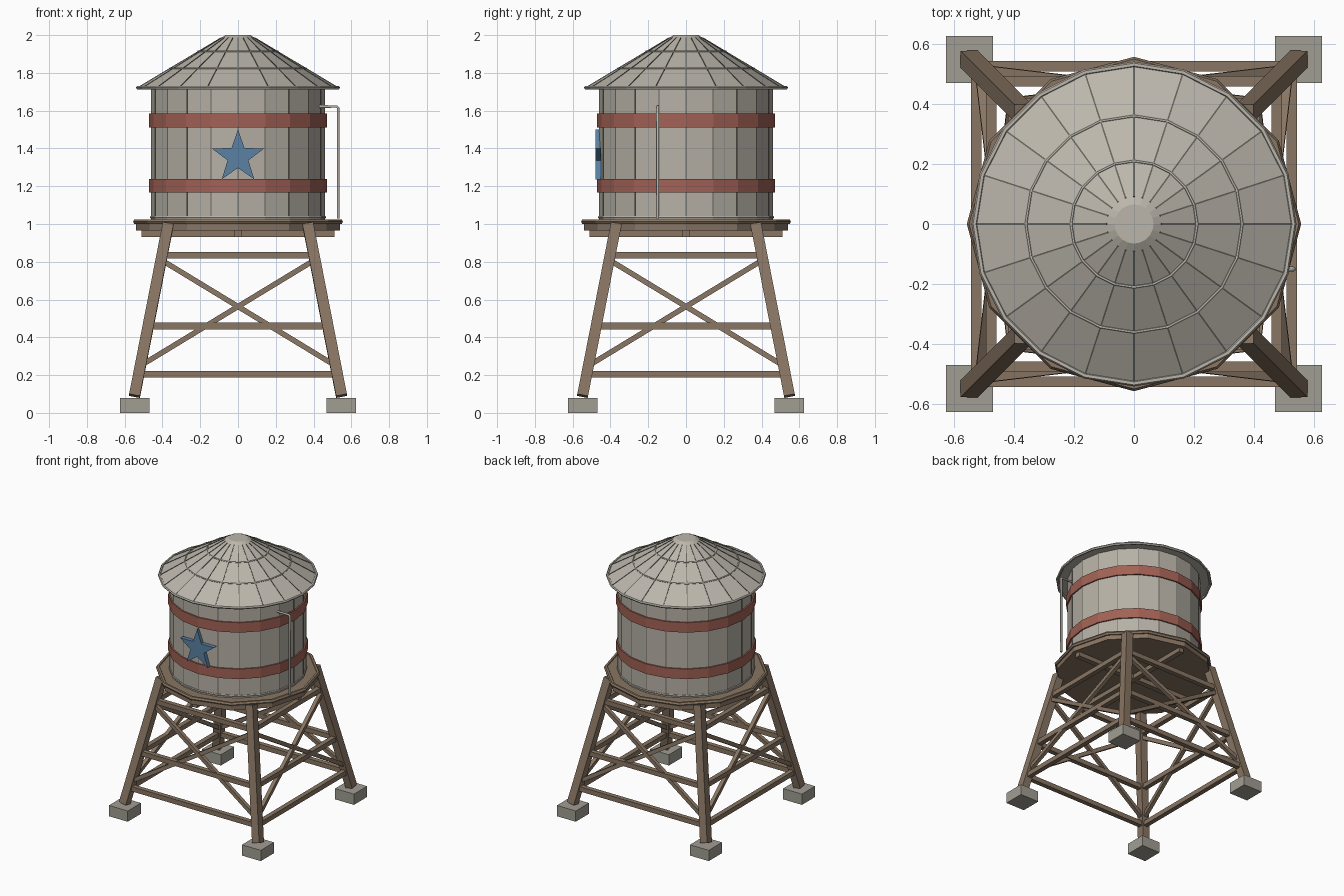
import bpy, bmesh, math
from mathutils import Vector

if "Cube" in bpy.data.objects:
    bpy.data.objects.remove(bpy.data.objects["Cube"])

def mat(name, rgb):
    m = bpy.data.materials.new(name)
    m.diffuse_color = (*rgb, 1)
    m.use_nodes = True
    m.node_tree.nodes["Principled BSDF"].inputs["Base Color"].default_value = m.diffuse_color
    return m

WOOD = mat("wood", (0.25, 0.18, 0.125))
CONCRETE = mat("concrete", (0.35, 0.34, 0.29))
STAVE = mat("weathered_stave", (0.47, 0.44, 0.38))
ROOF = mat("roof_metal", (0.50, 0.47, 0.41))
SEAM = mat("dark_seam", (0.14, 0.13, 0.11))
RED = mat("red_band", (0.36, 0.12, 0.09))
BLUE = mat("blue_paint", (0.10, 0.22, 0.36))

def finish(ob, name, m):
    ob.name = name
    ob.data.materials.append(m)
    return ob

def box(name, loc, size, m):
    bpy.ops.mesh.primitive_cube_add(size=1, location=loc)
    ob = bpy.context.object
    ob.scale = size
    return finish(ob, name, m)

def beam(name, a, b, w, h, m, side=(1, 0, 0)):
    """Rectangular bar from a to b; the width w runs as near as possible to side."""
    a, b = Vector(a), Vector(b)
    d = (b - a).normalized()
    u = Vector(side)
    u = (u - d * u.dot(d)).normalized()
    v = d.cross(u)
    bm = bmesh.new()
    ends = [[bm.verts.new(p + u * (i * w / 2) + v * (j * h / 2))
             for i, j in ((-1, -1), (1, -1), (1, 1), (-1, 1))] for p in (a, b)]
    bm.faces.new(ends[0][::-1])
    bm.faces.new(ends[1])
    for k in range(4):
        n = (k + 1) % 4
        bm.faces.new((ends[0][k], ends[0][n], ends[1][n], ends[1][k]))
    me = bpy.data.meshes.new(name)
    bm.to_mesh(me)
    bm.free()
    ob = bpy.data.objects.new(name, me)
    bpy.context.collection.objects.link(ob)
    return finish(ob, name, m)

def lathe(name, profile, n, m, closed=False):
    """Revolve (r, z) points around z with n flat sides, a corner on the x axis."""
    bm = bmesh.new()
    rings = [[bm.verts.new((r * math.cos(2 * math.pi * k / n), r * math.sin(2 * math.pi * k / n), z))
              for k in range(n)] for r, z in profile]
    pairs = list(zip(rings, rings[1:]))
    if closed:
        pairs.append((rings[-1], rings[0]))
    else:
        bm.faces.new(rings[0][::-1])
        bm.faces.new(rings[-1])
    for lo, hi in pairs:
        for k in range(n):
            j = (k + 1) % n
            bm.faces.new((lo[k], lo[j], hi[j], hi[k]))
    bmesh.ops.recalc_face_normals(bm, faces=bm.faces)
    me = bpy.data.meshes.new(name)
    bm.to_mesh(me)
    bm.free()
    ob = bpy.data.objects.new(name, me)
    bpy.context.collection.objects.link(ob)
    return finish(ob, name, m)

def ring(name, r, z, t, n, m):
    prof = [(r + t * math.cos(a), z + t * math.sin(a)) for a in [k * math.pi / 3 for k in range(6)]]
    return lathe(name, prof, n, m, closed=True)

def leg_at(z):
    return 0.547 - (z - 0.09) * 0.195

# Footings and splayed legs
for sx in (-1, 1):
    for sy in (-1, 1):
        box("footing", (sx * 0.547, sy * 0.547, 0.04), (0.155, 0.155, 0.08), CONCRETE)
        lo, hi = leg_at(0.085), leg_at(1.0)
        beam("leg", (sx * lo, sy * lo, 0.09), (sx * hi, sy * hi, 1.0), 0.058, 0.058, WOOD)

# Horizontal girts and crossed braces on all four sides
for side in range(4):
    ca, sa = ((1, 0), (0, 1), (-1, 0), (0, -1))[side]
    def P(x, y, z):
        return (x * ca - y * sa, x * sa + y * ca, z)
    for z in (0.205, 0.46, 0.835):
        e = leg_at(z)
        beam("girt", P(-e, -e, z), P(e, -e, z), 0.035, 0.035, WOOD, (0, 0, 1))
    lo, hi = leg_at(0.25), leg_at(0.81)
    for s in (-1, 1):
        beam("cross_brace", P(-s * lo, -lo, 0.25), P(s * hi, -hi, 0.81), 0.028, 0.028, WOOD, P(0, 1, 0))

# Platform: joists, deck and rim
beam("joist", (-0.51, 0, 0.95), (0.51, 0, 0.95), 0.04, 0.035, WOOD, (0, 1, 0))
beam("joist", (0, -0.51, 0.95), (0, 0.51, 0.95), 0.04, 0.035, WOOD, (1, 0, 0))
lathe("platform_deck", [(0.54, 0.965), (0.54, 1.02)], 12, WOOD)
ring("platform_rim", 0.541, 1.012, 0.015, 12, WOOD)

# Tank body with stave seams and hoops
N = 20
lathe("tank_body", [(0.46, 1.015), (0.46, 1.725)], N, STAVE)
ring("tank_base_ring", 0.46, 1.035, 0.007, N, STAVE)
for z in (1.2025, 1.5475):
    lathe("hoop", [(0.455, z - 0.037), (0.47, z - 0.037), (0.47, z + 0.037), (0.455, z + 0.037)], N, RED, closed=True)

# Roof cone with eave trim and rings
R0, Z0, R1, Z1 = 0.53, 1.722, 0.065, 2.0
def roof_z(r):
    return Z0 + (R0 - r) / (R0 - R1) * (Z1 - Z0)
lathe("roof", [(R0, Z0), (R1, Z1)], N, ROOF)
ring("eave_trim", R0, Z0, 0.010, N, ROOF)
for r in (0.36, 0.21):
    ring("roof_ring", r, roof_z(r), 0.006, N, ROOF)

# Seams on tank and roof
for k in range(N):
    a = 2 * math.pi * k / N
    c, s = math.cos(a), math.sin(a)
    beam("stave_seam", (0.459 * c, 0.459 * s, 1.03), (0.459 * c, 0.459 * s, 1.715), 0.005, 0.005, SEAM, (-s, c, 0))
    beam("roof_seam", (0.52 * c, 0.52 * s, roof_z(0.52)), (0.09 * c, 0.09 * s, roof_z(0.09)),
         0.005, 0.005, SEAM, (-s, c, 0))

# Star plaque on the front
bm = bmesh.new()
pts = []
for k in range(10):
    r = 0.146 if k % 2 == 0 else 0.058
    a = math.pi / 2 + k * math.pi / 5
    pts.append(bm.verts.new((r * math.cos(a), -0.48, 1.355 + r * math.sin(a))))
face = bm.faces.new(pts)
ext = bmesh.ops.extrude_face_region(bm, geom=[face])
for v in ext["geom"]:
    if isinstance(v, bmesh.types.BMVert):
        v.co.y += 0.03
bmesh.ops.recalc_face_normals(bm, faces=bm.faces)
me = bpy.data.meshes.new("star")
bm.to_mesh(me)
bm.free()
star = bpy.data.objects.new("star", me)
bpy.context.collection.objects.link(star)
finish(star, "star", BLUE)

# Overflow pipe on the right side
cu = bpy.data.curves.new("pipe", "CURVE")
cu.dimensions = "3D"
cu.bevel_depth = 0.008
cu.bevel_resolution = 1
cu.use_fill_caps = True
sp = cu.splines.new("POLY")
path = [(0.43, -0.15, 1.622), (0.523, -0.15, 1.622), (0.53, -0.15, 1.615), (0.53, -0.15, 1.03)]
sp.points.add(len(path) - 1)
for p, co in zip(sp.points, path):
    p.co = (*co, 1)
pipe = bpy.data.objects.new("overflow_pipe", cu)
bpy.context.collection.objects.link(pipe)
finish(pipe, "overflow_pipe", STAVE)
